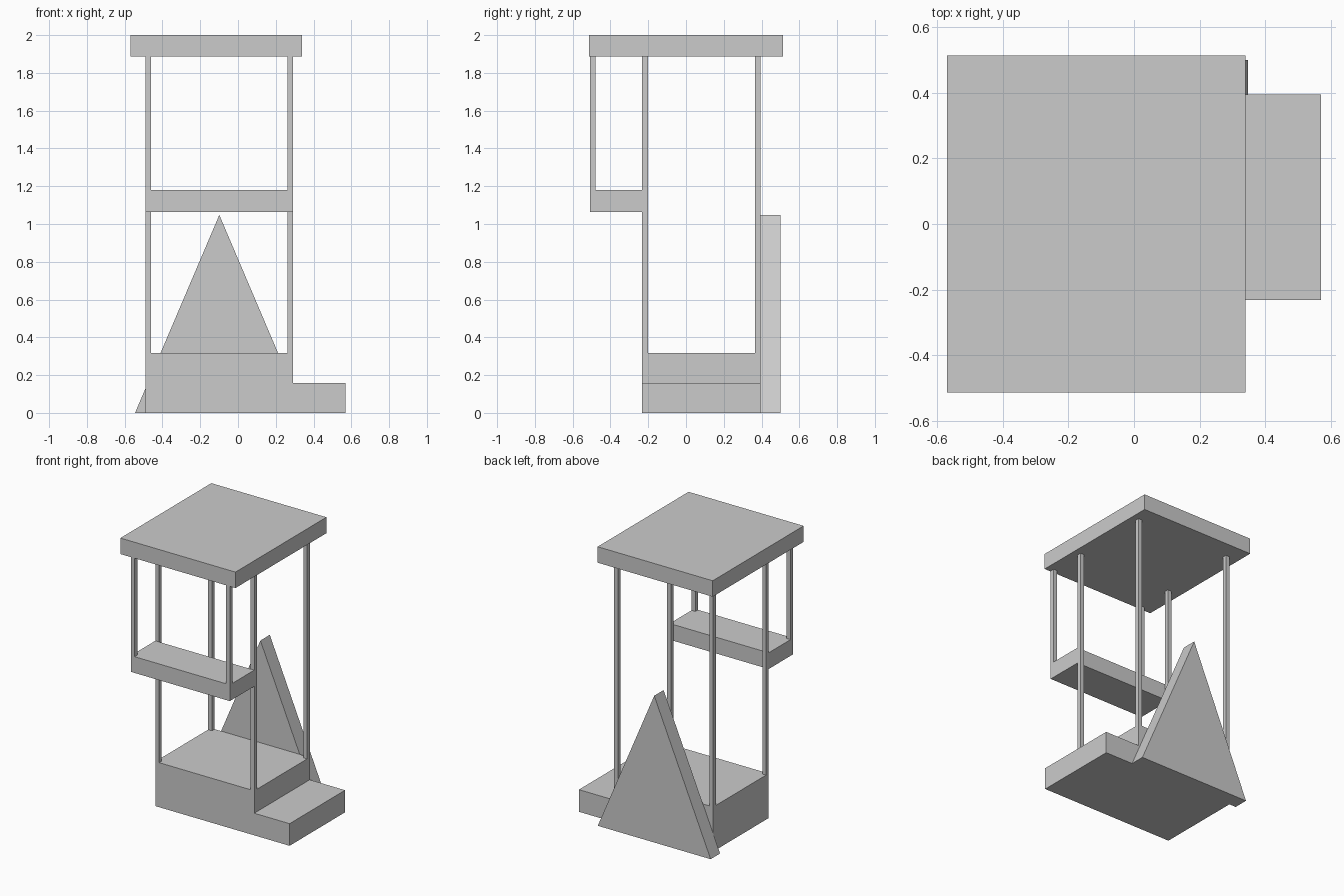
import bpy
import bmesh

if "Cube" in bpy.data.objects:
    bpy.data.objects.remove(bpy.data.objects["Cube"])


def prism(name, profile, y0, y1):
    """Extrude an (x, z) profile from y0 to y1."""
    bm = bmesh.new()
    face = bm.faces.new([bm.verts.new((x, y0, z)) for x, z in profile])
    ext = bmesh.ops.extrude_face_region(bm, geom=[face])
    for v in ext["geom"]:
        if isinstance(v, bmesh.types.BMVert):
            v.co.y = y1
    bmesh.ops.recalc_face_normals(bm, faces=bm.faces)
    mesh = bpy.data.meshes.new(name)
    bm.to_mesh(mesh)
    bm.free()
    obj = bpy.data.objects.new(name, mesh)
    bpy.context.collection.objects.link(obj)
    return obj


def box(name, x0, x1, y0, y1, z0, z1):
    return prism(name, [(x0, z0), (x1, z0), (x1, z1), (x0, z1)], y0, y1)


LEFT, RIGHT = -0.491, 0.291
FRONT, BACK = -0.232, 0.394
BALCONY_FRONT = -0.508
DECK, BALCONY_TOP, ROOF_BOTTOM = 0.318, 1.18, 1.886
POST = 0.03

# Stepped base: raised deck with a lower step on the right
prism("stepped_base", [(LEFT, 0), (0.57, 0), (0.57, 0.158), (RIGHT, 0.158),
                       (RIGHT, DECK), (LEFT, DECK)], FRONT, BACK)

# Triangular panel behind the base
prism("triangle_panel", [(-0.545, 0), (0.347, 0), (-0.099, 1.048)], BACK, 0.5)

# Hanging balcony at the front
box("balcony", LEFT, RIGHT, BALCONY_FRONT, FRONT, 1.064, BALCONY_TOP)

# Roof slab
box("roof", -0.57, 0.339, -0.513, 0.513, ROOF_BOTTOM, 2.0)

# Square posts: pairs carrying the roof and suspending the balcony
rows = [("front_post", FRONT, DECK),
        ("back_post", BACK - POST, DECK),
        ("balcony_post", BALCONY_FRONT, BALCONY_TOP)]
for name, y, z in rows:
    for side, x in (("left", LEFT), ("right", RIGHT - POST)):
        box(f"{side}_{name}", x, x + POST, y, y + POST, z, ROOF_BOTTOM)
